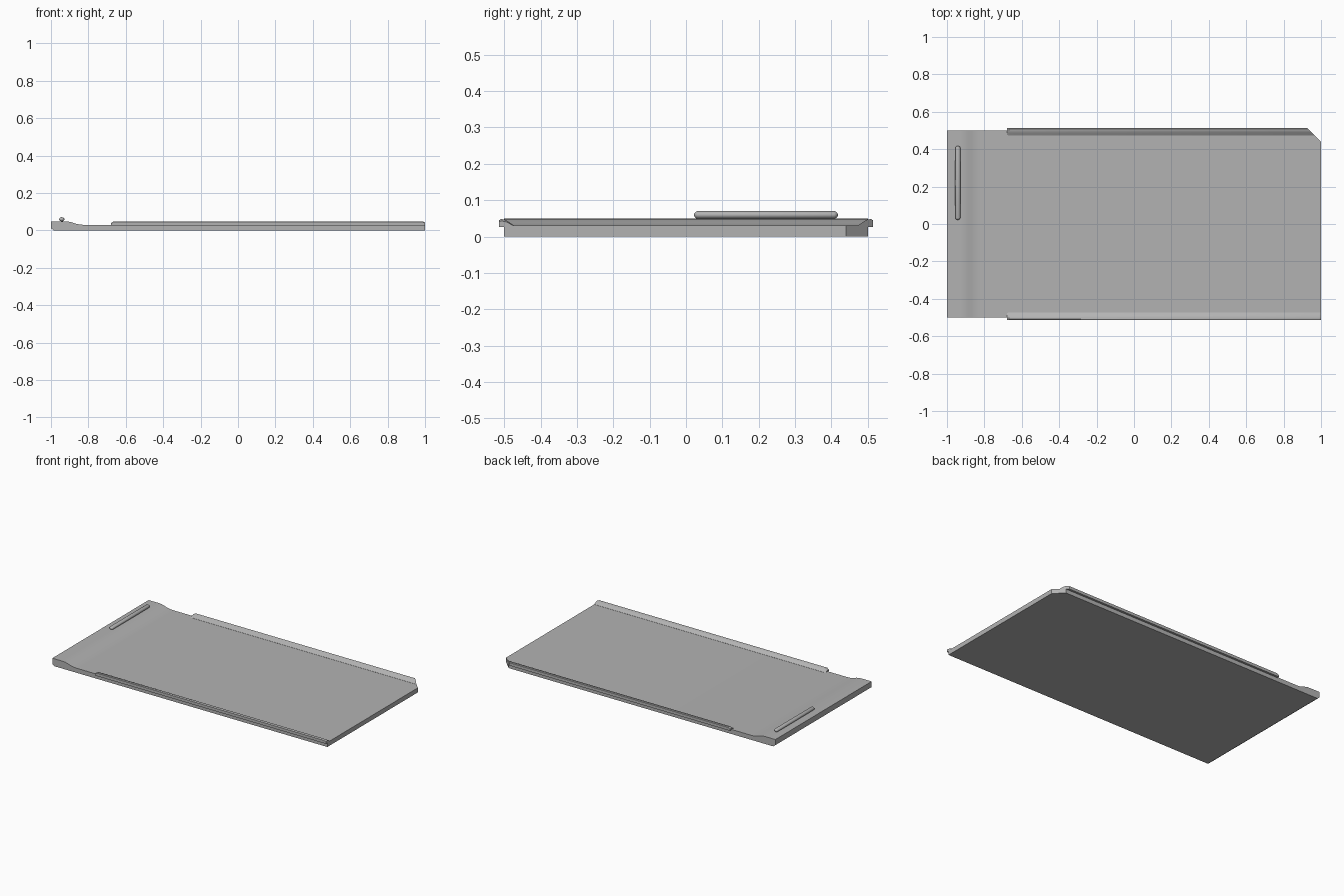
import bpy
import bmesh
from mathutils import Vector

cube = bpy.data.objects.get("Cube")
if cube:
    bpy.data.objects.remove(cube)

grey = bpy.data.materials.new("mid grey")
grey.use_nodes = True
colour = (0.45, 0.45, 0.45, 1)
grey.diffuse_color = colour
grey.node_tree.nodes["Principled BSDF"].inputs["Base Color"].default_value = colour


def loft(name, rings, cut_corner=False):
    """Skin closed rings of points, cap both ends, optionally clip the back corner."""
    bm = bmesh.new()
    loops = [[bm.verts.new(p) for p in ring] for ring in rings]
    n = len(loops[0])
    for a, b in zip(loops, loops[1:]):
        for i in range(n):
            j = (i + 1) % n
            bm.faces.new((a[i], a[j], b[j], b[i]))
    bm.faces.new(loops[0])
    bm.faces.new(loops[-1])
    if cut_corner:
        cut = bmesh.ops.bisect_plane(
            bm, geom=bm.verts[:] + bm.edges[:] + bm.faces[:],
            plane_co=Vector((1, 0.44, 0)), plane_no=Vector((1, 1, 0)), clear_outer=True)
        rim = [e for e in cut["geom_cut"] if isinstance(e, bmesh.types.BMEdge)]
        bmesh.ops.holes_fill(bm, edges=rim, sides=0)
    bmesh.ops.recalc_face_normals(bm, faces=bm.faces[:])
    mesh = bpy.data.meshes.new(name)
    bm.to_mesh(mesh)
    bm.free()
    return finish(name, mesh)


def finish(name, mesh):
    obj = bpy.data.objects.new(name, mesh)
    bpy.context.collection.objects.link(obj)
    mesh.materials.append(grey)
    bpy.ops.object.select_all(action='DESELECT')
    obj.select_set(True)
    bpy.context.view_layer.objects.active = obj
    bpy.ops.object.shade_smooth_by_angle(angle=0.6)
    return obj


# Flat tray with a raised, softly curved step at one end
side = [(-0.985, 0), (1, 0), (1, 0.03), (-0.82, 0.03), (-0.845, 0.031), (-0.87, 0.037),
        (-0.89, 0.044), (-0.91, 0.048), (-0.93, 0.049), (-1, 0.049), (-1, 0.012)]
loft("tray", [[(x, y, z) for x, z in side] for y in (-0.5, 0.5)], cut_corner=True)

# Overhanging side rails, rounded on the inner side, with sloped ends
section = [(0.514, 0.026), (0.514, 0.045), (0.509, 0.048), (0.5, 0.047),
           (0.491, 0.043), (0.483, 0.037), (0.474, 0.031), (0.474, 0.026)]


def rail(name, sign, end, cut_corner):
    rings = []
    for x, height in ((-0.68, 0.5), (-0.667, 1), (end - 0.013, 1), (end, 0.75)):
        rings.append([(x, sign * y, 0.026 + (z - 0.026) * height) for y, z in section])
    loft(name, rings, cut_corner)


rail("front_rail", -1, 1.0, False)
rail("back_rail", 1, 1.0, True)

# Slim rounded grip bar lying on the raised end
bm = bmesh.new()
bmesh.ops.create_uvsphere(bm, u_segments=20, v_segments=12, radius=0.014)
bmesh.ops.rotate(bm, verts=bm.verts[:], cent=(0, 0, 0),
                 matrix=Vector((0, 0, 1)).rotation_difference(Vector((0, 1, 0))).to_matrix())
for v in bm.verts:
    if abs(v.co.y) > 0.0001:
        v.co.y += 0.184 if v.co.y > 0 else -0.184
    v.co.z *= 0.8
    v.co += Vector((-0.942, 0.22, 0.0595))
mesh = bpy.data.meshes.new("grip_bar")
bm.to_mesh(mesh)
bm.free()
finish("grip_bar", mesh)
